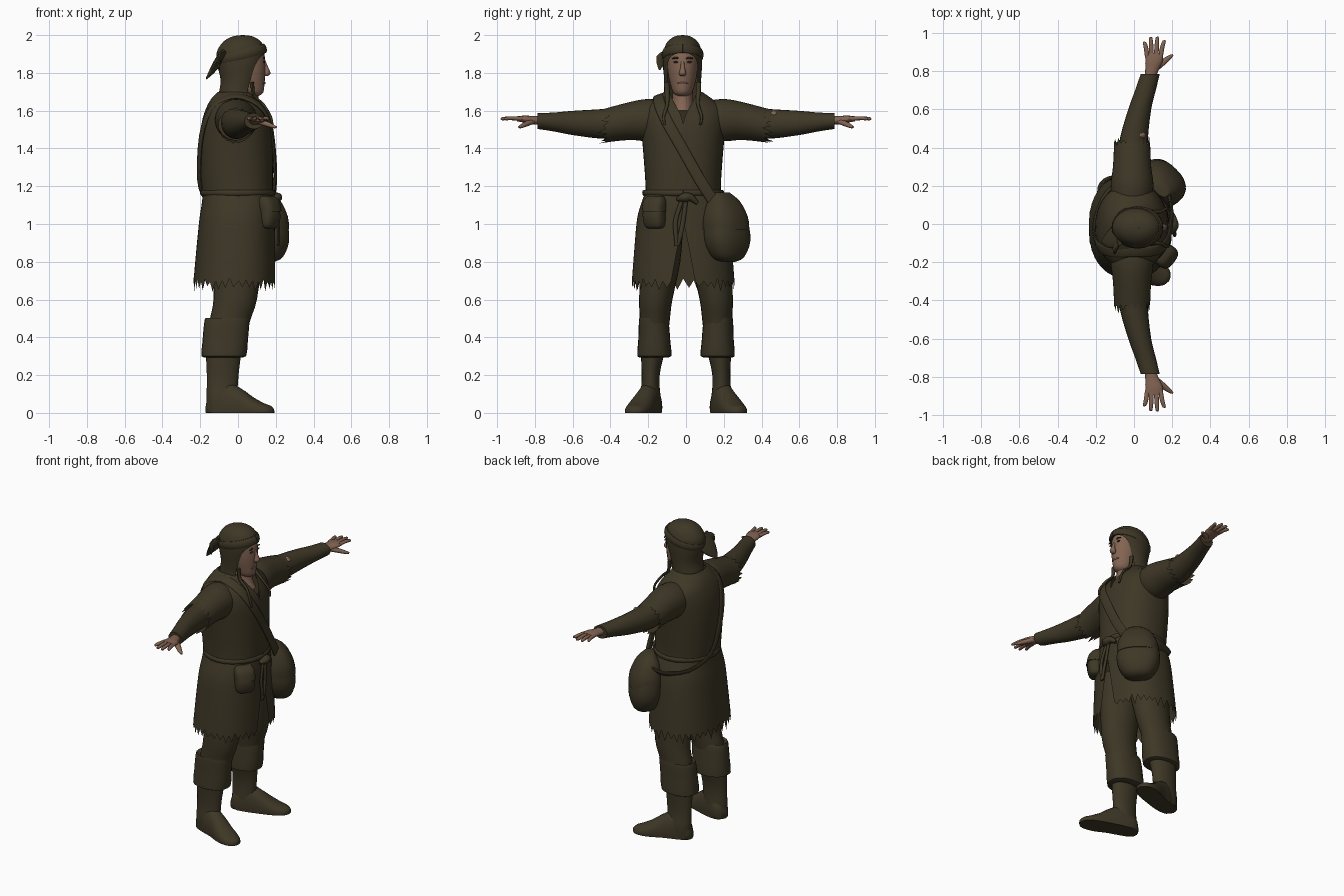
import bpy, bmesh, math, random
from mathutils import Vector as V

random.seed(4)
X, Y, Z = V((1, 0, 0)), V((0, 1, 0)), V((0, 0, 1))


def material(name, rgb):
    m = bpy.data.materials.new(name)
    m.diffuse_color = (*rgb, 1)
    return m


CLOTH = material("dark_olive_cloth", (0.047, 0.038, 0.019))
SKIN = material("skin", (0.225, 0.128, 0.085))
DARK = material("dark_eye", (0.03, 0.022, 0.015))
LIP = material("lip", (0.16, 0.085, 0.06))


def spline(rows, steps):
    """Catmull-Rom through rows of numbers."""
    out = []
    for i in range(len(rows) - 1):
        a, b, c, d = (rows[max(i - 1, 0)], rows[i], rows[i + 1], rows[min(i + 2, len(rows) - 1)])
        for k in range(steps):
            t = k / steps
            out.append([0.5 * (2 * q + (r - p) * t + (2 * p - 5 * q + 4 * r - s) * t * t
                               + (3 * q - p - 3 * r + s) * t ** 3) for p, q, r, s in zip(a, b, c, d)])
    return out + [list(rows[-1])]


def tube(name, rows, mat=CLOTH, axis=None, up=Z, n=24, steps=3, jag=0, ex=2.0,
         around=None, caps=True, side=1):
    """Loft rings (x, y, z, half width, half height along up, front gap angle)."""
    rows = spline([tuple(r) + (0,) * (6 - len(r)) for r in rows], steps)
    pts = [V((r[0], r[1] * side, r[2])) for r in rows]
    bm = bmesh.new()
    rings = []
    for j, r in enumerate(rows):
        p = pts[j]
        t = axis or (pts[min(j + 1, len(pts) - 1)] - pts[max(j - 1, 0)]).normalized()
        u = (p - around) if around else up
        sd = t.cross(u).normalized()
        u = sd.cross(t).normalized()
        ra, rb, g = max(r[3], .001), max(r[4], .001), max(r[5], 0)
        ring = []
        for i in range(n + 1):
            a = g + (2 * math.pi - 2 * g) * i / n
            c, s = math.cos(a), math.sin(a)
            c, s = (math.copysign(abs(k) ** (2 / ex), k) for k in (c, s))
            ring.append(p + u * rb * c + sd * ra * s)
        rings.append(ring)
    if jag:
        d = (pts[-1] - pts[-2]).normalized()
        offs = [jag * (random.uniform(.3, 1) if i % 2 else -random.uniform(0, .4)) for i in range(n)]
        rings[-1] = [v + d * offs[i % n] for i, v in enumerate(rings[-1])]
    vs = [[bm.verts.new((v.x, v.y, max(v.z, 0))) for v in ring] for ring in rings]
    for a, b in zip(vs, vs[1:]):
        for i in range(n):
            bm.faces.new((a[i], a[i + 1], b[i + 1], b[i]))
    if caps:
        bm.faces.new(vs[0][:n])
        bm.faces.new(vs[-1][:n])
    bmesh.ops.remove_doubles(bm, verts=bm.verts, dist=1e-5)
    bmesh.ops.recalc_face_normals(bm, faces=bm.faces)
    me = bpy.data.meshes.new(name)
    bm.to_mesh(me)
    bm.free()
    me.materials.append(mat)
    ob = bpy.data.objects.new(name, me)
    bpy.context.collection.objects.link(ob)
    return ob


# Tunic: upper body, then skirt with ragged hem and front slit
c = -.015
tube("tunic_body", [(0, c, 1.14, .20, .185), (-.005, c, 1.22, .20, .19), (-.01, c, 1.4, .213, .193),
                    (-.01, c, 1.53, .225, .183), (-.015, c, 1.61, .215, .155, .1),
                    (-.02, c, 1.665, .15, .12, .35), (-.015, c, 1.70, .1, .09, .7)],
     axis=Z, up=X, n=40, ex=2.3, caps=False)
tube("tunic_skirt", [(0, c, 1.17, .20, .185), (0, c, 1.1, .225, .193), (-.005, c, 1.02, .245, .2, 0),
                     (-.012, c, .85, .26, .21, .1), (-.018, c, .69, .272, .218, .19)],
     axis=Z, up=X, n=72, ex=2.3, jag=.055, caps=False)

# Belt cord with knot and hanging ends
tube("belt", [(.192 * math.cos(a), c + .208 * math.sin(a), 1.165, .016, .009)
              for a in [k * math.pi / 12 for k in range(25)]], n=8, steps=1, around=V((0, 0, 1.165)))
tube("belt_knot", [(.19, -.045, 1.13, .015, .01), (.205, -.01, 1.14, .03, .025),
                   (.205, .025, 1.14, .02, .02), (.195, .06, 1.11, .012, .01)], n=10)
for y0, y1, y2 in ((-.02, -.055, -.05), (.0, -.015, -.045)):
    tube("belt_end", [(.2, y0, 1.13, .011, .008), (.21, y1, 1.02, .012, .008),
                      (.215, (y1 + y2) / 2, .94, .012, .008), (.212, y2, .885, .01, .007)], up=X, n=8)

# Belt pouch with flap
d = V((.8, -.6, 0))
tube("belt_pouch", [(.165, -.165, .975, .03, .02), (.165, -.165, .99, .055, .04), (.165, -.168, 1.05, .06, .05),
                    (.16, -.165, 1.12, .055, .035), (.155, -.16, 1.14, .04, .02)], axis=Z, up=d, ex=2.8)
tube("pouch_flap", [(.168, -.168, 1.065, .063, .053), (.163, -.166, 1.12, .062, .044),
                    (.155, -.16, 1.148, .045, .025)], axis=Z, up=d, ex=2.8)

# Shoulder bag and strap
d = V((.7, .7, 0))
tube("shoulder_bag", [(.155, .225, .80, .04, .03), (.153, .223, .825, .09, .07), (.15, .22, .91, .13, .097),
                      (.145, .212, 1.02, .124, .09), (.14, .2, 1.11, .095, .065), (.14, .185, 1.16, .05, .03)],
     axis=Z, up=d, n=32, ex=2.4)
tube("bag_flap", [(.148, .213, .97, .128, .104), (.147, .21, 1.04, .124, .096), (.142, .2, 1.12, .092, .068),
                  (.14, .185, 1.168, .05, .03)], axis=Z, up=d, n=32, ex=2.4)
strap = [(.185, .14, 1.13), (.197, .07, 1.24), (.19, -.02, 1.4), (.168, -.1, 1.54), (.105, -.14, 1.635),
         (-.01, -.145, 1.678), (-.12, -.145, 1.635), (-.182, -.12, 1.52), (-.205, -.06, 1.34),
         (-.195, .02, 1.18), (-.13, .16, 1.1), (0, .235, 1.08), (.1, .24, 1.1)]
tube("bag_strap", [(*p, .03, .009) for p in strap], n=12, ex=3, around=V((0, -.02, 1.35)))

# Head: face, neck, nose, eyes, brows, mouth
f = -.018
tube("face", [(.075, f, 1.675, .025, .03), (.065, f, 1.695, .05, .068), (.05, f, 1.74, .066, .09),
              (.045, f, 1.8, .078, .1), (.04, f, 1.86, .082, .105), (.04, f, 1.91, .08, .095),
              (.04, f, 1.95, .05, .06)], SKIN, axis=Z, up=X)
tube("neck", [(.05, f, 1.6, .062, .085), (.035, f, 1.66, .055, .075), (.03, f, 1.76, .055, .07)],
     SKIN, axis=Z, up=X)
tube("nose", [(.14, f, 1.862, .008, .006), (.15, f, 1.825, .012, .012), (.152, f, 1.797, .019, .02),
              (.146, f, 1.783, .012, .01)], SKIN, axis=Z, up=X, n=12)
for s in (1, -1):
    y = f + s * .035
    tube("eye", [(.137, y - .014, 1.857, .002, .002), (.1385, y, 1.857, .006, .005),
                 (.137, y + .014, 1.857, .002, .002)], DARK, axis=Y, up=X, n=10)
    tube("eyebrow", [(.138, y - .02, 1.876, .003, .003), (.1395, y, 1.88, .005, .004),
                     (.135, y + .02, 1.876, .003, .003)], DARK, axis=Y, up=X, n=8)
tube("mouth", [(.13, f - .03, 1.744, .003, .003), (.142, f, 1.746, .006, .004),
               (.13, f + .03, 1.744, .003, .003)], LIP, axis=Y, up=X, n=8)

# Hood with open face, headband, tied tail and cords
tube("hood", [(0, f, 1.635, .105, .11, 1.05), (-.002, f, 1.70, .098, .098, 1), (.008, f, 1.76, .098, .1, .95),
              (.013, f, 1.84, .103, .122, .87), (.017, f, 1.885, .103, .13, .65), (.018, f, 1.92, .1, .127, 0),
              (.022, f, 1.965, .08, .1), (.025, f, 1.993, .042, .053), (.025, f, 2.0, .002, .002)],
     axis=Z, up=X, n=40, caps=False)
tube("headband", [(.018 + .123 * math.cos(a), f + .1 * math.sin(a), 1.895 + .035 * math.cos(a), .026, .011)
                  for a in [k * math.pi / 12 for k in range(25)]], n=10, steps=1, around=V((.018, f, 1.895)))
tube("headband_tail", [(-.075, -.05, 1.90, .07, .02), (-.115, -.07, 1.845, .06, .018),
                       (-.145, -.085, 1.80, .035, .012), (-.168, -.09, 1.768, .005, .004)], up=X, n=14)
tube("headband_knot_end", [(-.08, -.09, 1.9, .02, .015), (-.1, -.13, 1.875, .03, .012),
                           (-.1, -.14, 1.815, .004, .004)], up=X, n=10)
for s in (1, -1):
    tube("hood_cord", [(.075, f + s * .085, 1.75, .014, .01), (.085, f + s * .082, 1.68, .012, .009),
                       (.135, f + s * .082, 1.63, .009, .008), (.172, f + s * .1, 1.57, .008, .007),
                       (.182, f + s * .095, 1.525, .006, .006)], up=X, n=8)

for s, side in ((1, "left"), (-1, "right")):
    # Arms: ragged oversleeve and tight forearm sleeve
    tube(side + "_oversleeve", [(-.015, .1, 1.55, .1, .1), (-.01, .2, 1.55, .112, .112), (-.01, .3, 1.545, .1, .1),
                                (-.01, .425, 1.522, .094, .09)], axis=Y * s, n=36, jag=.045, caps=False, side=s)
    tube(side + "_forearm_sleeve", [(-.01, .3, 1.535, .08, .085), (.0, .45, 1.53, .073, .078),
                                    (.03, .6, 1.535, .06, .064), (.06, .7, 1.54, .054, .05),
                                    (.085, .785, 1.545, .05, .042)], axis=Y * s, side=s)
    # Hand: palm, fingers, thumb
    tube(side + "_palm", [(.085, .77, 1.548, .03, .024), (.095, .81, 1.55, .036, .022), (.105, .855, 1.555, .046, .019),
                          (.105, .895, 1.557, .042, .013)], SKIN, axis=Y * s, n=16, side=s)
    for bx, tx, ty in ((.07, .055, .955), (.092, .088, .978), (.116, .122, .98), (.138, .158, .962)):
        tube(side + "_finger", [(bx, .87, 1.557, .013, .011), ((bx + tx) / 2, (.89 + ty) / 2, 1.56, .012, .01),
                                (tx, ty - .006, 1.557, .009, .008), (tx, ty, 1.557, .004, .004)],
             SKIN, n=10, side=s)
    tube(side + "_thumb", [(.105, .81, 1.545, .02, .016), (.15, .845, 1.53, .017, .014), (.185, .872, 1.517, .012, .01),
                           (.203, .885, 1.512, .005, .005)], SKIN, n=10, side=s)
    # Legs: trousers, boot cuff, boot shaft, splayed foot
    tube(side + "_trouser", [(.0, .115, 1.0, .1, .13), (-.005, .135, .8, .105, .13), (-.015, .16, .6, .088, .115),
                             (-.04, .165, .5, .08, .108), (-.06, .17, .4, .075, .1)], axis=Z, up=X, side=s)
    tube(side + "_boot_cuff", [(-.055, .172, .49, .066, .1), (-.055, .172, .503, .075, .117), (-.06, .17, .47, .08, .12),
                               (-.068, .168, .38, .085, .12), (-.075, .168, .3, .09, .118),
                               (-.08, .172, .295, .06, .085)], axis=Z, up=X, ex=2.3, steps=2, side=s)
    tube(side + "_boot_shaft", [(-.075, .172, .36, .07, .098), (-.08, .185, .23, .05, .086), (-.083, .188, .15, .048, .082),
                                (-.087, .19, .08, .056, .08), (-.09, .188, .01, .055, .075)], axis=Z, up=X, side=s)
    tube(side + "_foot", [(-.165, .165, .02, .02, .025), (-.14, .172, .03, .05, .08), (-.06, .195, .03, .06, .13),
                          (.01, .218, .02, .062, .112), (.075, .245, .012, .067, .072), (.13, .265, .008, .062, .045),
                          (.17, .28, .005, .043, .033), (.188, .287, .004, .012, .018)],
         axis=V((.93, .36 * s, 0)), ex=2.3, side=s)

# Bare elbow showing through a hole
tube("elbow_hole", [(.035, .44, 1.578, .01, .004), (.035, .465, 1.582, .026, .02), (.035, .495, 1.576, .01, .004)],
     SKIN, axis=Y, n=12)

for ob in bpy.context.collection.objects:
    ob.select_set(True)
bpy.context.view_layer.objects.active = bpy.context.collection.objects[0]
bpy.ops.object.shade_smooth_by_angle(angle=math.radians(50))
